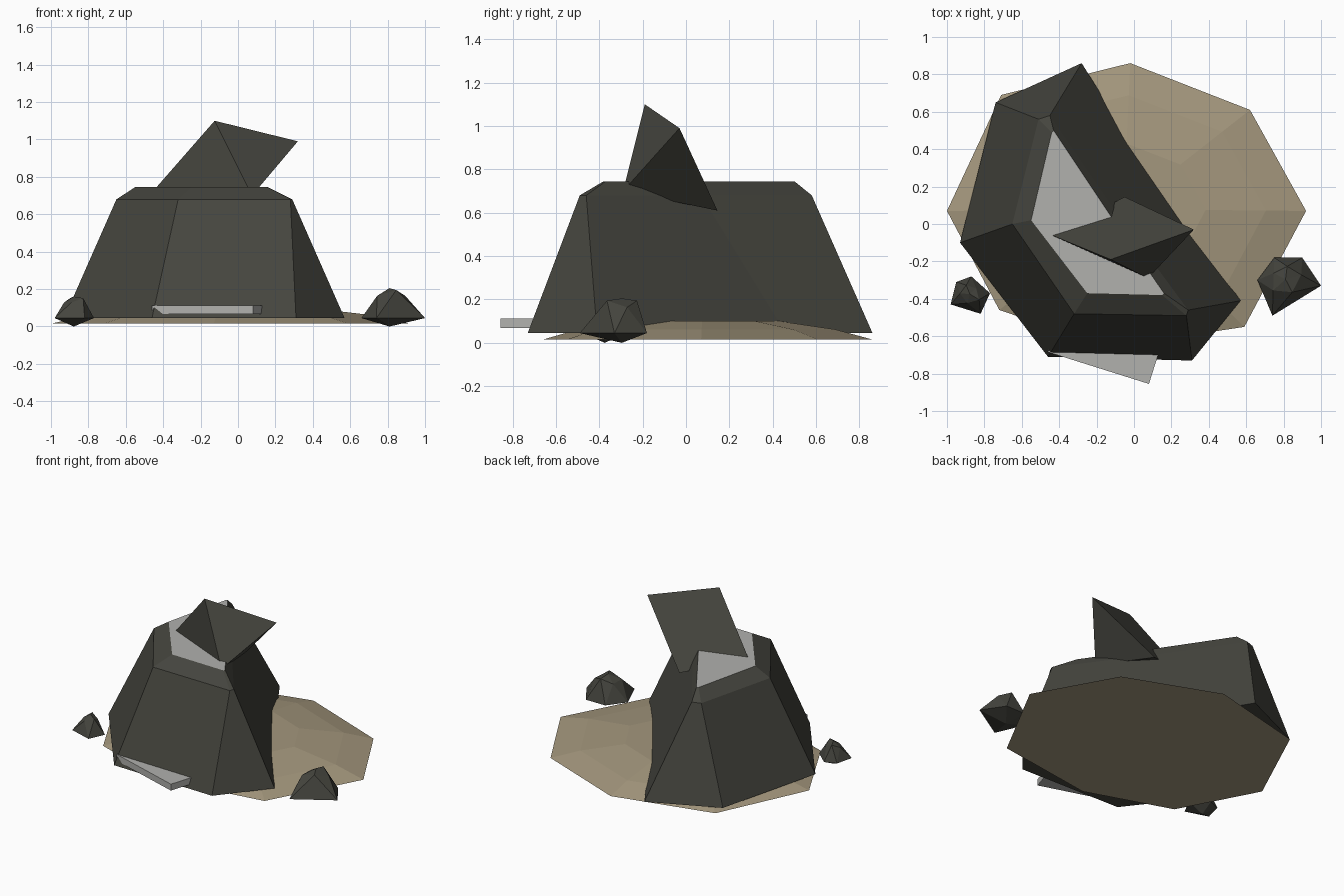
import bpy
import bmesh
from mathutils import Vector, Matrix

if "Cube" in bpy.data.objects:
    bpy.data.objects.remove(bpy.data.objects["Cube"], do_unlink=True)


def make_material(name, colour):
    material = bpy.data.materials.new(name)
    material.use_nodes = True
    material.diffuse_color = (*colour, 1)
    shader = material.node_tree.nodes["Principled BSDF"]
    shader.inputs["Base Color"].default_value = (*colour, 1)
    shader.inputs["Roughness"].default_value = 0.9
    return material


dark_stone = make_material("dark stone", (0.06, 0.06, 0.049))
pale_stone = make_material("pale stone", (0.44, 0.44, 0.42))
sand = make_material("sand", (0.37, 0.31, 0.205))


def finish(name, bm, *materials):
    """Turn a bmesh into a flat shaded object."""
    bmesh.ops.recalc_face_normals(bm, faces=bm.faces[:])
    mesh = bpy.data.meshes.new(name)
    bm.to_mesh(mesh)
    bm.free()
    for material in materials:
        mesh.materials.append(material)
    obj = bpy.data.objects.new(name, mesh)
    bpy.context.scene.collection.objects.link(obj)
    return obj


def loft(rings):
    """Join equal sized rings, given as (outline, height), and cap both ends."""
    bm = bmesh.new()
    loops = [[bm.verts.new((x, y, height)) for x, y in outline]
             for outline, height in rings]
    for low, high in zip(loops, loops[1:]):
        for i in range(len(low)):
            j = (i + 1) % len(low)
            bm.faces.new((low[i], low[j], high[j], high[i]))
    bm.faces.new(loops[0])
    top = bm.faces.new(loops[-1])
    return bm, top


def shrink(outline, factor):
    """Scale an outline about its own middle."""
    middle = sum((Vector(p) for p in outline), Vector((0, 0))) / len(outline)
    return [middle.lerp(Vector(p), factor) for p in outline]


# Low sand mound
shore = [(-1, .07), (-.72, -.46), (-.13, -.66), (.59, -.55),
         (.92, .07), (.62, .61), (-.02, .86), (-.71, .69)]
bm, top = loft([(shore, .015), (shrink(shore, .78), .062), (shrink(shore, .45), .1)])
finish("sand_mound", bm, sand)

# Large rock with sloping walls, a bevelled shoulder and a pale top
foot = [(-.93, -.1), (-.46, -.71), (.31, -.73), (.57, -.41),
        (-.03, .46), (-.28, .86), (-.74, .65)]
shoulder = [(-.65, 0), (-.32, -.48), (.28, -.49), (.29, -.46),
            (-.1, .07), (-.45, .58), (-.51, .56)]
crown = [(-.55, .02), (-.25, -.37), (.15, -.38), (.16, -.37),
         (-.13, .05), (-.43, .5), (-.44, .49)]
bm, top = loft([(foot, .045), (shoulder, .68), (crown, .745)])
top.material_index = 1
finish("large_rock", bm, dark_stone, pale_stone)

# Leaning shard on the top of the rock
bm = bmesh.new()
peak, tip, left, front, back = [bm.verts.new(p) for p in (
    (-.125, -.19, 1.1), (.32, -.03, .99), (-.44, -.06, .74),
    (.075, -.29, .7), (-.05, .145, .61))]
for corners in ((peak, left, front), (peak, front, tip), (tip, front, back),
                (peak, tip, back, left), (left, back, front)):
    bm.faces.new(corners)
finish("leaning_shard", bm, dark_stone)

# Pale slab sticking out of the front wall
corner = Vector((.08, -.855, .09))
along = Vector((-.54, .17, 0))
across = along.normalized().cross(Vector((0, 0, 1))) * .25
bm = bmesh.new()
bmesh.ops.create_cube(bm, size=1)
frame = Matrix((along, across, Vector((0, 0, .045)))).transposed().to_4x4()
bmesh.ops.transform(bm, matrix=frame, verts=bm.verts[:])
bmesh.ops.translate(bm, vec=corner + (along + across) / 2, verts=bm.verts[:])
finish("front_slab", bm, pale_stone)


# Small loose stones
def small_stone(name, outline, height):
    turned = [(Vector(p) + Vector(q)) / 2
              for p, q in zip(outline, outline[1:] + outline[:1])]
    bm = bmesh.new()
    count = len(outline)
    wide = [bm.verts.new((*p, .045)) for p in outline]
    upper = [bm.verts.new((*p, height * (.95 if i % 2 else .8)))
             for i, p in enumerate(shrink(turned, .6))]
    middle = shrink(outline, 0)[0]
    bottom = bm.verts.new((*middle, 0))
    summit = bm.verts.new((*middle, height))
    for i in range(count):
        j = (i + 1) % count
        bm.faces.new((wide[i], wide[j], upper[i]))
        bm.faces.new((upper[i], wide[j], upper[j]))
        bm.faces.new((upper[i], upper[j], summit))
        bm.faces.new((wide[j], wide[i], bottom))
    finish(name, bm, dark_stone)


small_stone("left_stone", [(.66, -.3), (.74, -.49), (1, -.33), (.9, -.18), (.75, -.18)], .205)
small_stone("right_stone", [(-.98, -.43), (-.82, -.48), (-.77, -.37), (-.87, -.28), (-.95, -.31)], .16)
